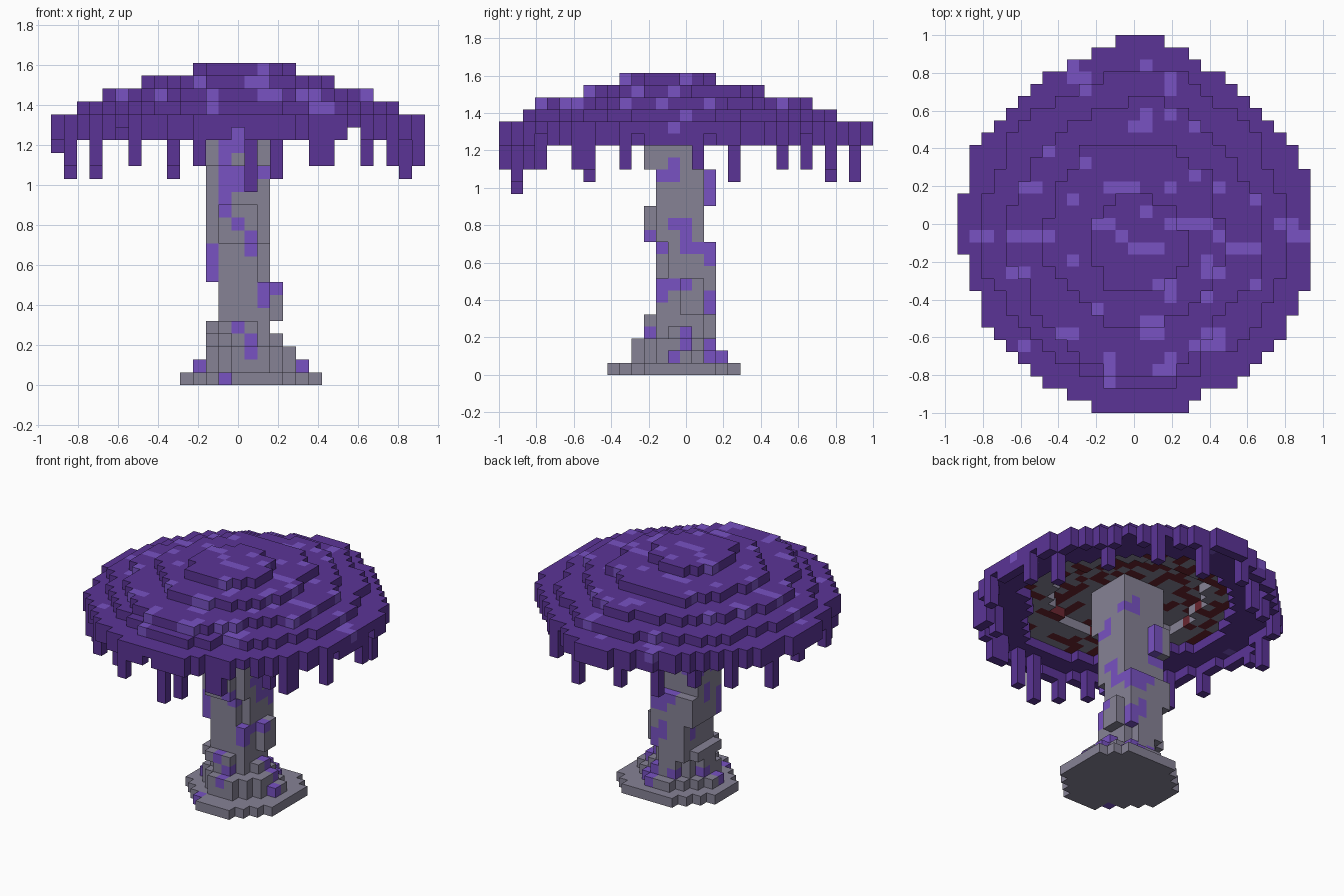
import bpy, bmesh, random

default = bpy.data.objects.get("Cube")
if default:
    bpy.data.objects.remove(default, do_unlink=True)

V = 2 / 31          # edge length of one block
random.seed(7)


def material(name, hex_rgb):
    lin = []
    for i in (0, 2, 4):
        c = int(hex_rgb[i:i + 2], 16) / 255
        lin.append(c / 12.92 if c <= 0.04045 else ((c + 0.055) / 1.055) ** 2.4)
    m = bpy.data.materials.new(name)
    m.use_nodes = True
    m.diffuse_color = (*lin, 1)
    bsdf = m.node_tree.nodes["Principled BSDF"]
    bsdf.inputs["Base Color"].default_value = (*lin, 1)
    bsdf.inputs["Roughness"].default_value = 0.9
    return m


PURPLE, VIOLET, GREY, RED = range(4)
MATS = [material("deep purple", "5B3496"), material("light violet", "7852C2"),
        material("stone grey", "868295"), material("dark red", "6A2630")]

# Each block side: direction and its four corners
SIDES = [((1, 0, 0), ((1, 0, 0), (1, 1, 0), (1, 1, 1), (1, 0, 1))),
         ((-1, 0, 0), ((0, 0, 0), (0, 0, 1), (0, 1, 1), (0, 1, 0))),
         ((0, 1, 0), ((0, 1, 0), (0, 1, 1), (1, 1, 1), (1, 1, 0))),
         ((0, -1, 0), ((0, 0, 0), (1, 0, 0), (1, 0, 1), (0, 0, 1))),
         ((0, 0, 1), ((0, 0, 1), (1, 0, 1), (1, 1, 1), (0, 1, 1))),
         ((0, 0, -1), ((0, 0, 0), (0, 1, 0), (1, 1, 0), (1, 0, 0)))]


def block_object(name, cells, solid):
    """Mesh of the exposed sides of a {(x, y, z): colour} block set."""
    bm = bmesh.new()
    verts = {}
    for (x, y, z), colour in cells.items():
        for (dx, dy, dz), corners in SIDES:
            beside = (x + dx, y + dy, z + dz)
            if beside in cells or beside in solid:
                continue
            quad = []
            for a, b, c in corners:
                k = (x + a, y + b, z + c)
                if k not in verts:
                    verts[k] = bm.verts.new(((k[0] - 0.5) * V, (k[1] - 0.5) * V, k[2] * V))
                quad.append(verts[k])
            bm.faces.new(quad).material_index = colour
    me = bpy.data.meshes.new(name)
    bm.to_mesh(me)
    bm.free()
    for m in MATS:
        me.materials.append(m)
    bpy.context.collection.objects.link(bpy.data.objects.new(name, me))


def outline(stations):
    """Fill rows between (row, left, right) stations, given from back to front."""
    out = set()
    for (y0, l0, r0), (y1, l1, r1) in zip(stations, stations[1:]):
        for y in range(y1, y0 + 1):
            t = (y0 - y) / (y0 - y1)
            left, right = round(l0 + (l1 - l0) * t), round(r0 + (r1 - r0) * t)
            out |= {(x, y) for x in range(left, right + 1)}
    return out


def around(x, y):
    return {(x + 1, y), (x - 1, y), (x, y + 1), (x, y - 1)}


# Cap tiers, widest to narrowest
RIM = outline([(15, -1, 2), (14, -3, 4), (13, -5, 5), (12, -7, 7), (10, -9, 9), (6, -13, 13),
               (5, -13, 13), (4, -13, 14), (3, -13, 14), (2, -14, 14), (-2, -14, 14),
               (-3, -13, 14), (-5, -13, 14), (-6, -12, 13), (-7, -12, 13), (-9, -11, 12),
               (-13, -7, 8), (-14, -5, 5), (-15, -3, 4)])
TIER_1 = outline([(12, -2, 4), (11, -4, 5), (10, -6, 6), (8, -9, 9), (6, -10, 10), (3, -11, 11),
                  (2, -12, 12), (-3, -12, 12), (-5, -11, 11), (-8, -9, 10), (-10, -7, 8),
                  (-11, -6, 5), (-12, -4, 5), (-13, -2, 3)])
TIER_2 = outline([(10, 0, 2), (9, -3, 4), (8, -5, 5), (6, -7, 7), (3, -9, 9), (2, -9, 10),
                  (1, -10, 10), (-2, -10, 10), (-4, -9, 10), (-5, -8, 10), (-6, -8, 8),
                  (-7, -8, 7), (-9, -6, 6), (-11, -4, 4), (-12, -2, 3)])
TIER_3 = outline([(6, -4, 3), (4, -5, 6), (2, -6, 6), (0, -7, 7), (-3, -7, 7), (-5, -5, 6),
                  (-7, -3, 4), (-8, -2, 2)])
CROWN = outline([(2, -1, 1), (1, -2, 3), (0, -3, 3), (-2, -3, 4), (-3, -3, 4), (-4, -2, 3),
                 (-5, -2, 2)])

# Violet spots on the cap: start x, row, run length
SPOTS = [(1, 13, 1), (-5, 13, 1), (-5, 12, 2), (-4, 11, 1), (3, 12, 1), (3, 11, 1), (1, 9, 1),
         (0, 8, 2), (3, 9, 1), (5, 8, 1), (-7, 6, 1), (-4, 5, 1), (-9, 3, 2), (-2, 3, 3),
         (3, 3, 1), (5, 4, 1), (7, 3, 1), (10, 2, 1), (1, 1, 1), (-5, 2, 1), (-3, 0, 2),
         (-1, -1, 1), (0, -2, 3), (3, 0, 4), (-10, -1, 4), (-13, -1, 2), (-5, -3, 1),
         (12, 0, 2), (13, -1, 2), (8, -2, 3), (6, -4, 2), (2, -5, 2), (3, -6, 1), (6, -6, 1),
         (10, -5, 1), (-3, -7, 1), (1, -8, 2), (1, -9, 2), (-6, -9, 2), (6, -9, 2), (5, -10, 3),
         (-2, -11, 1), (-2, -12, 1), (-9, -10, 1), (3, -11, 1), (2, -12, 2), (-10, -4, 2),
         (-2, -13, 1), (7, -1, 1), (6, -3, 1)]
spotted = {(x + i, y) for x, y, n in SPOTS for i in range(n)}

# Hollow cap: ragged hem, flat rim, then stepped tiers
gill_ring = TIER_2 - TIER_3
edge = {(x, y) for x, y in RIM if not around(x, y) <= RIM}
hem = {(x, y) for x, y in sorted(edge)
       if x != 9 and (x, y) != (0, -15) and random.random() < 0.92}
tiers = {19: hem, 20: RIM - TIER_2, 21: TIER_1 - TIER_2,
         22: TIER_2 - TIER_3, 23: TIER_3, 24: CROWN}
above = {20: TIER_1, 21: TIER_2, 22: TIER_3, 23: CROWN, 24: set()}
cap = {}
for z, area in tiers.items():
    for x, y in area:
        top = z > 19 and (x, y) not in above[z]
        cap[x, y, z] = VIOLET if top and (x, y) in spotted else PURPLE

# Drips hanging from the rim: x, y, length
DRIPS = [(1, -14, 4), (3, -14, 3), (6, -13, 2), (7, -13, 2), (-5, -13, 2), (-3, -15, 2),
         (-8, -12, 2), (10, -9, 2), (-11, -8, 3), (-11, -9, 2), (12, -9, 2), (12, -8, 2),
         (14, -5, 2), (-13, -5, 2), (14, 1, 2), (-14, 1, 1), (13, 4, 3), (-13, 4, 3),
         (-11, 8, 2), (10, 8, 2), (-8, 10, 2), (7, 12, 2), (-5, 12, 3), (3, 14, 3), (-2, 14, 2)]
drips = {(x, y, z): PURPLE for x, y, n in DRIPS for z in range(19 - n, 20)
         if (x, y, z) not in cap}

# Grey gills with thin, winding red veins
veins = set()
for _ in range(75):
    x, y = random.choice(sorted(TIER_2))
    dx, dy = random.choice([(1, 0), (-1, 0), (0, 1), (0, -1)])
    for _ in range(5):
        if len(around(x, y) & veins) < 2:
            veins.add((x, y))
        if random.random() < 0.4:
            dx, dy = random.choice([(dy, dx), (-dy, -dx)])
        x, y = x + dx, y + dy
gills = {(x, y, 21 if (x, y) in gill_ring else 22): RED if (x, y) in veins else GREY
         for x, y in gill_ring | TIER_3}

# Foot of the stem, an uneven octagon
foot = outline([(4, -1, 4), (2, -3, 6), (1, -4, 6), (-2, -4, 6), (-3, -3, 6), (-6, 0, 3)])
stem = {(x, y, 0): GREY for x, y in foot}

# Stem sections: bottom layer, top layer, x range, y range, corner cut
STEM = [(1, 1, -3, 5, -4, 3, 3), (2, 2, -2, 4, -4, 2, 2), (3, 3, -2, 3, -3, 2, 2),
        (4, 4, -2, 2, -3, 2, 1), (5, 7, -1, 2, -2, 2, 0), (5, 7, 3, 3, 0, 1, 0),
        (8, 10, -2, 1, -2, 2, 0), (8, 10, 2, 2, -1, 2, 0), (11, 13, -2, 2, -2, 1, 0),
        (11, 13, -1, 1, -3, -3, 0), (14, 16, -2, 2, -2, 1, 0), (14, 16, -2, -1, 2, 2, 0),
        (17, 21, -2, 2, -3, 1, 0)]
for z0, z1, x0, x1, y0, y1, cut in STEM:
    for z in range(z0, z1 + 1):
        for x in range(x0, x1 + 1):
            for y in range(y0, y1 + 1):
                if min(x - x0, x1 - x) + min(y - y0, y1 - y) >= cut:
                    stem[x, y, z] = GREY


def paint(axis, sign, runs):
    """Tint the outermost stem block seen along an axis, for (across, z, height) runs."""
    for across, z0, n in runs:
        for z in range(z0, z0 + n):
            hits = [c for c in stem if c[1 - axis] == across and c[2] == z]
            if hits:
                stem[max(hits, key=lambda c: sign * c[axis])] = VIOLET


# Violet patches on the front, left, back and right of the stem
paint(1, -1, [(-2, 8, 3), (-1, 13, 6), (0, 15, 2), (0, 18, 2), (0, 12, 1), (1, 10, 2), (2, 6, 2),
              (3, 7, 1), (2, 16, 1), (0, 4, 1), (1, 2, 2), (-3, 1, 1), (-1, 0, 1), (5, 1, 1)])
paint(0, 1, [(2, 14, 2), (-3, 11, 1), (-2, 10, 1), (-1, 12, 1), (0, 10, 3), (1, 10, 1),
             (2, 9, 2), (-2, 6, 2), (-1, 7, 1), (2, 5, 2), (-3, 3, 1), (0, 2, 2), (-1, 1, 1),
             (2, 1, 2), (3, 1, 1), (-2, 16, 1), (-1, 16, 2), (1, 18, 1)])
paint(1, 1, [(1, 18, 2), (-1, 16, 1), (-1, 13, 1), (-2, 13, 1), (0, 10, 1), (1, 9, 2),
             (1, 6, 2), (0, 2, 1)])
paint(0, -1, [(1, 6, 2), (0, 10, 2), (-1, 13, 2), (0, 2, 1)])

block_object("mushroom_cap", cap, gills)
block_object("rim_drips", drips, cap)
block_object("cap_gills", gills, cap)
block_object("mushroom_stem", stem, gills)
